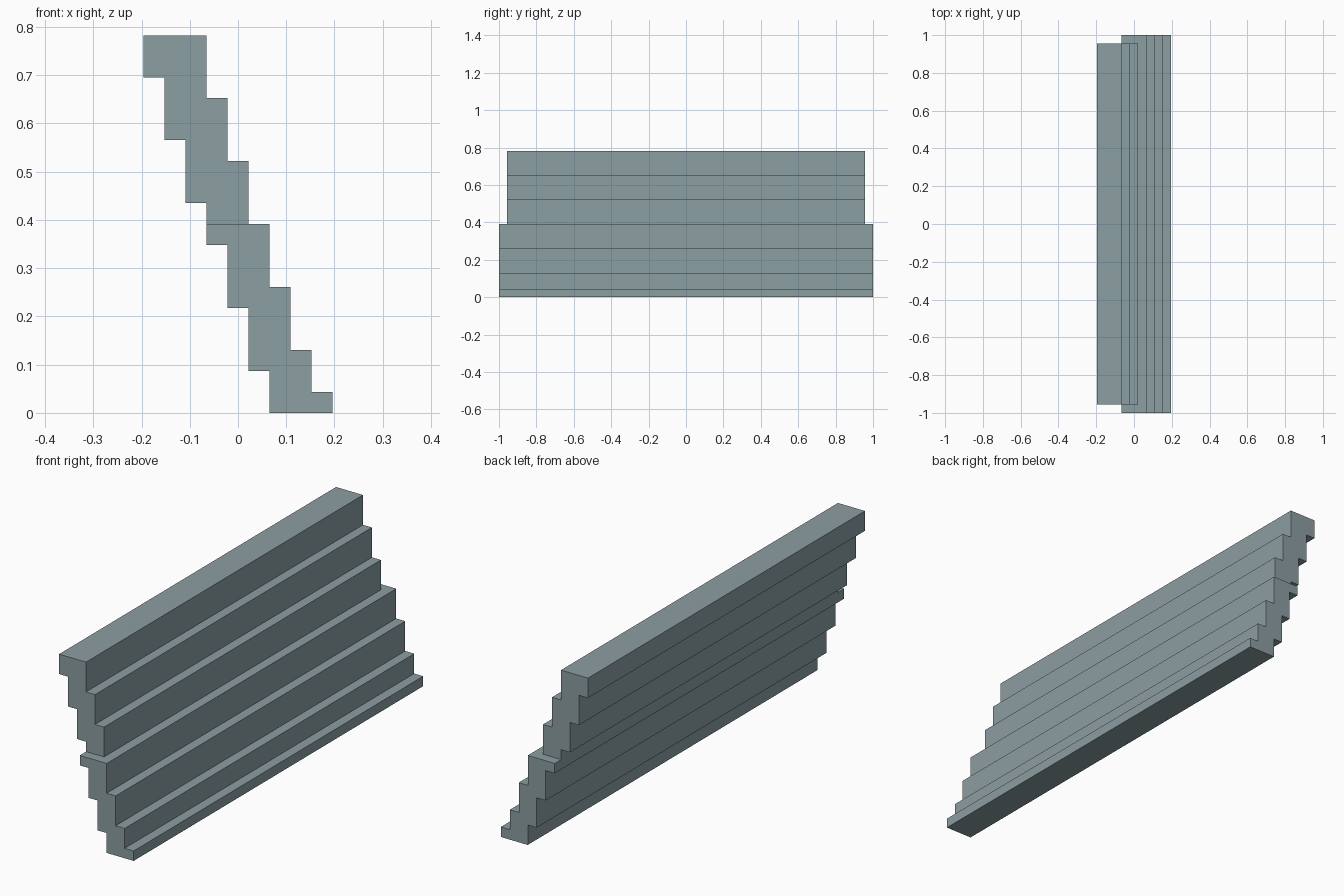
import bpy
import bmesh

if "Cube" in bpy.data.objects:
    bpy.data.objects.remove(bpy.data.objects["Cube"])

U = 1 / 23  # step module

mat = bpy.data.materials.new("grey_blue")
mat.diffuse_color = (0.262, 0.342, 0.362, 1)
mat.use_nodes = True
mat.node_tree.nodes["Principled BSDF"].inputs["Base Color"].default_value = mat.diffuse_color


def stepped_flight(name, profile, half_length):
    """Extrude an x-z profile (in modules) along y."""
    bm = bmesh.new()
    verts = [bm.verts.new((x * U, -half_length * U, z * U)) for x, z in profile]
    face = bm.faces.new(verts)
    ext = bmesh.ops.extrude_face_region(bm, geom=[face])
    moved = [v for v in ext["geom"] if isinstance(v, bmesh.types.BMVert)]
    bmesh.ops.translate(bm, verts=moved, vec=(0, 2 * half_length * U, 0))
    bmesh.ops.recalc_face_normals(bm, faces=bm.faces)
    mesh = bpy.data.meshes.new(name)
    bm.to_mesh(mesh)
    bm.free()
    mesh.materials.append(mat)
    bpy.context.collection.objects.link(bpy.data.objects.new(name, mesh))


# Lower flight, full length
stepped_flight("lower_steps", [
    (1.5, 0), (4.5, 0), (4.5, 1), (3.5, 1), (3.5, 3), (2.5, 3), (2.5, 6),
    (1.5, 6), (1.5, 9), (-1.5, 9), (-1.5, 8), (-0.5, 8), (-0.5, 5),
    (0.5, 5), (0.5, 2), (1.5, 2)], 23)

# Upper flight, slightly shorter, with a broad top ledge
stepped_flight("upper_steps", [
    (-1.5, 9), (0.5, 9), (0.5, 12), (-0.5, 12), (-0.5, 15), (-1.5, 15),
    (-1.5, 18), (-4.5, 18), (-4.5, 16), (-3.5, 16), (-3.5, 13),
    (-2.5, 13), (-2.5, 10), (-1.5, 10)], 22)
